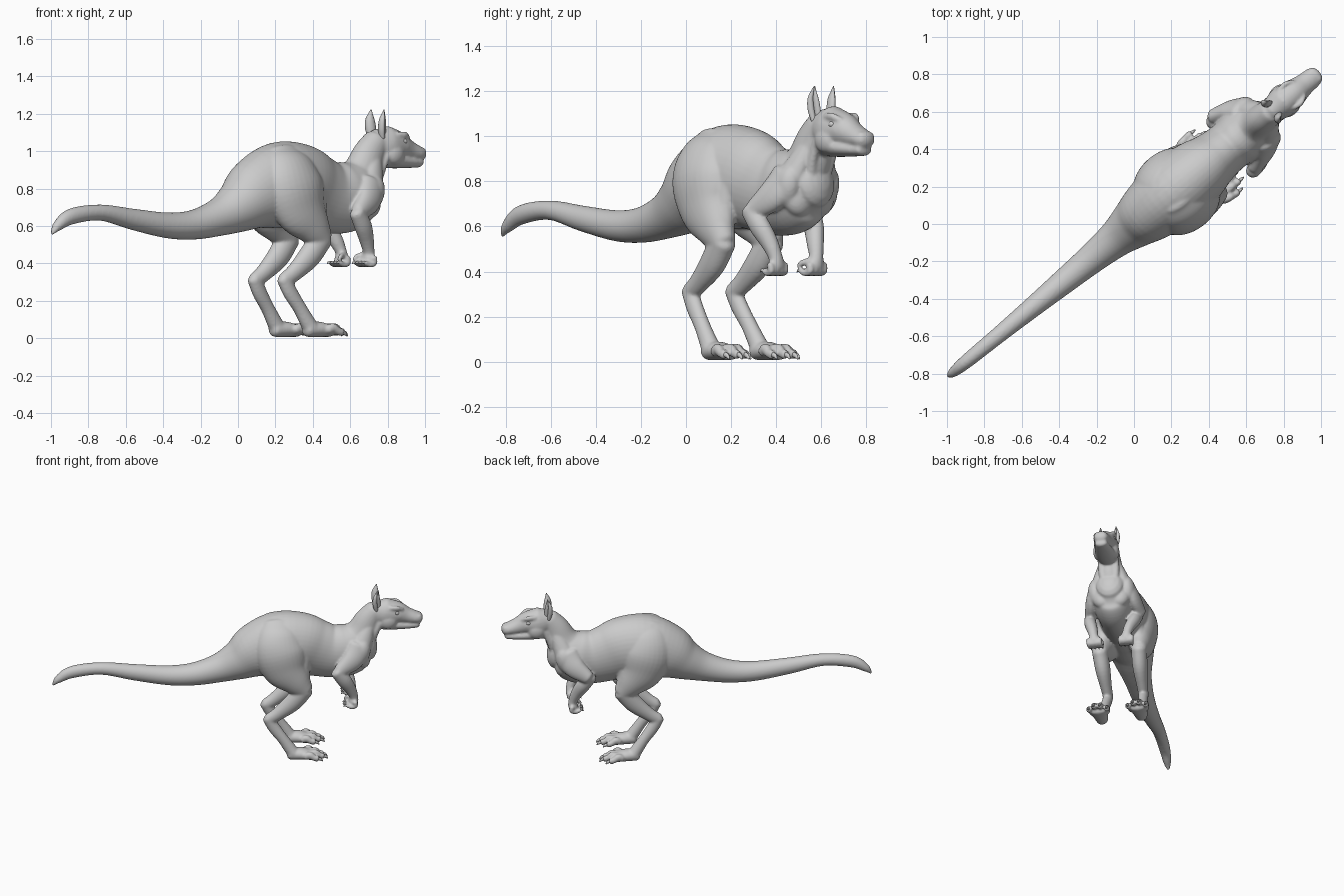
import bpy, bmesh, math
from mathutils import Vector, Matrix

# The animal is built along +x (left side = +y), then turned to its diagonal heading
HEADING = Matrix.Rotation(math.atan2(0.82, 1.0), 4, 'Z')


def spline(pts, k=5):
    """Catmull-Rom through stations (x, y, z, radius in plane, radius sideways)."""
    p = [Vector(q) for q in pts]
    p = [p[0] * 2 - p[1]] + p + [p[-1] * 2 - p[-2]]
    rows = []
    for i in range(1, len(p) - 2):
        a, b, c, d = p[i - 1:i + 3]
        for j in range(k):
            t = j / k
            rows.append((b * 2 + (c - a) * t + (a * 2 - b * 5 + c * 4 - d) * t * t
                         + (b * 3 - a - c * 3 + d) * t ** 3) * 0.5)
    return rows + [p[-2]]


def stance(y, z, side):
    """Hind legs and hands stand slightly off centre: the left ones further in."""
    low = min(max((0.85 - z) / 0.35, 0), 1)
    return y * side - (0.008 + 0.030 * low if side > 0 else 0.010 * (1 - low))


def tube(bm, pts, side=1, n=24, dent=None, shift=False):
    """Rounded, closed tube of elliptical rings along a smooth path."""
    rows = spline([(x, stance(y, z, side) if shift else y * side, z, a, b) for x, y, z, a, b in pts])
    pos = [Vector(r[:3]) for r in rows]
    tan = [(pos[min(i + 1, len(pos) - 1)] - pos[max(i - 1, 0)]).normalized()
           for i in range(len(pos))]
    stations = [(c, t, max(r[3], .002), max(r[4], .002)) for c, t, r in zip(pos, tan, rows)]

    def cap(s, sign):
        c, t, a, b = s
        return [(c + t * sign * math.sin(w) * min(a, b) * 0.65, t, a * math.cos(w), b * math.cos(w))
                for w in (0.4, 0.8, 1.2, 1.5)]
    stations = cap(stations[0], -1)[::-1] + stations + cap(stations[-1], 1)
    rings = []
    for c, t, a, b in stations:
        lat = Vector((0, 1, 0))
        lat = (lat - t * lat.dot(t)).normalized()
        nor = t.cross(lat)
        ring = []
        for i in range(n):
            w = 2 * math.pi * i / n
            f = 1 if dent is None else 1 - 1.15 * max(0, math.cos(w - dent)) ** 2
            ring.append(bm.verts.new(c + (nor * math.cos(w) * a + lat * math.sin(w) * b) * f))
        rings.append(ring)
    for r0, r1 in zip(rings, rings[1:]):
        for i in range(n):
            bm.faces.new((r0[i], r0[(i + 1) % n], r1[(i + 1) % n], r1[i]))
    bm.faces.new(rings[0][::-1])
    bm.faces.new(rings[-1])


def ball(bm, c, r, side=1, tilt=0):
    m = (Matrix.Translation((c[0], c[1] * side, c[2])) @ Matrix.Rotation(tilt, 4, 'Y')
         @ Matrix.Diagonal((*r, 1)))
    bmesh.ops.create_uvsphere(bm, u_segments=24, v_segments=16, radius=1, matrix=m)


def finish(bm, name, voxel=0, smooth=0):
    bmesh.ops.recalc_face_normals(bm, faces=bm.faces)
    bm.transform(HEADING)
    me = bpy.data.meshes.new(name)
    bm.to_mesh(me)
    bm.free()
    ob = bpy.data.objects.new(name, me)
    bpy.context.collection.objects.link(ob)
    bpy.context.view_layer.objects.active = ob
    if voxel:
        m = ob.modifiers.new("fuse", 'REMESH')
        m.mode, m.voxel_size = 'VOXEL', voxel
        m = ob.modifiers.new("soften", 'SMOOTH')
        m.factor, m.iterations = 0.5, smooth
        for mod in list(ob.modifiers):
            bpy.ops.object.modifier_apply(modifier=mod.name)
    ob.data.polygons.foreach_set("use_smooth", [True] * len(ob.data.polygons))


body = bmesh.new()

# tail, hips, belly and chest: (x, centre z, half height, half width)
trunk = [(-1.285, .560, .008, .012), (-1.245, .602, .029, .028), (-1.15, .652, .043, .038),
         (-.95, .672, .043, .044), (-.72, .635, .057, .054), (-.48, .603, .069, .068),
         (-.30, .608, .080, .080), (-.13, .648, .102, .100), (0, .702, .141, .135),
         (.12, .768, .196, .170), (.28, .818, .230, .192), (.43, .812, .226, .178),
         (.55, .775, .205, .148), (.65, .750, .191, .137), (.75, .757, .189, .145),
         (.84, .785, .165, .132), (.90, .795, .115, .100)]
tube(body, [(x, 0, z, h, w) for x, z, h, w in trunk], n=40)

# neck
tube(body, [(.77, 0, .79, .14, .125), (.855, 0, .88, .115, .096), (.905, 0, .98, .094, .079),
            (.955, 0, 1.05, .075, .068)])
# skull with upper snout, then lower jaw
tube(body, [(.945, 0, 1.05, .072, .062), (1.02, 0, 1.030, .106, .084), (1.10, 0, 1.027, .082, .076),
            (1.17, 0, 1.005, .058, .060), (1.235, 0, .988, .043, .054), (1.258, 0, .984, .038, .047)])
tube(body, [(1.00, 0, .965, .055, .070), (1.08, 0, .952, .044, .070), (1.17, 0, .943, .033, .058),
            (1.245, 0, .940, .027, .044)])

for s in (1, -1):
    # brow, cheek, eye socket rim, nostril wing
    tube(body, [(1.05, .060, 1.088, .016, .014), (1.10, .066, 1.088, .018, .014),
                (1.14, .046, 1.070, .012, .012)], s, 12)
    ball(body, (1.04, .055, .985), (.060, .036, .058), s)
    tube(body, [(1.08, .068, 1.030, .010, .010), (1.12, .064, 1.025, .010, .010)], s, 12)
    ball(body, (1.256, .027, 1.006), (.018, .015, .014), s)
    # neck cord, sloping neck muscle and breast muscle
    tube(body, [(.985, .055, .98, .02, .02), (.945, .052, .89, .024, .022),
                (.915, .035, .80, .03, .03)], s, 12)
    tube(body, [(.915, .045, .97, .035, .028), (.88, .072, .89, .055, .040),
                (.845, .100, .81, .070, .050)], s, 20)
    ball(body, (.845, .058, .745), (.066, .080, .105), s, -.3)
    # shoulder and upper arm
    ball(body, (.840, .110, .775), (.068, .056, .10), s, .35)
    tube(body, [(.835, .105, .82, .085, .052), (.785, .145, .74, .076, .048),
                (.695, .174, .675, .049, .041)], s)
    # forearm and palm
    fore = [(.672, .180, .672, .044, .038), (.725, .168, .600, .050, .042),
            (.768, .148, .525, .041, .037), (.793, .135, .460, .031, .032),
            (.792, .130, .425, .034, .046)]
    tube(body, fore, s, shift=True)
    # curled fingers and thumb
    for k in range(4):
        y = .090 + .027 * k
        tube(body, [(.800, y + .002, .432, .017, .016), (.803, y, .402, .017, .015),
                    (.772, y - .003, .393, .015, .014), (.742, y - .006, .405, .013, .012)],
             s, 12, shift=True)
    tube(body, [(.782, .104, .445, .017, .016), (.750, .086, .438, .014, .013),
                (.735, .082, .420, .011, .011)], s, 12, shift=True)
    # thigh, fading into the hip
    tube(body, [(.270, .045, 1.00, .10, .05), (.272, .080, .92, .155, .100),
                (.282, .112, .81, .182, .118), (.322, .132, .69, .158, .100),
                (.390, .148, .60, .108, .077), (.448, .155, .530, .068, .056)], s, 32, shift=True)
    # flank fold between belly and knee
    tube(body, [(.44, .105, .80, .07, .06), (.43, .125, .69, .06, .055),
                (.44, .145, .60, .05, .05)], s, shift=True)
    # shin
    tube(body, [(.448, .155, .535, .066, .055), (.370, .150, .437, .064, .052),
                (.270, .146, .352, .048, .040), (.203, .143, .308, .042, .035)], s, shift=True)
    # long hind foot: heel cord down to the sole
    tube(body, [(.200, .143, .318, .041, .035), (.240, .148, .245, .042, .034),
                (.298, .154, .165, .038, .034), (.345, .158, .095, .042, .038),
                (.372, .160, .055, .044, .044)], s, shift=True)
    tube(body, [(.352, .158, .047, .040, .042), (.43, .158, .048, .041, .056),
                (.50, .158, .038, .031, .064)], s, shift=True)
    # toes with knuckles
    for y0, y1, tip in ((.107, .094, .545), (.140, .136, .585), (.175, .178, .588), (.206, .220, .548)):
        d = tip - .57
        tube(body, [(.455, y0, .044, .025, .023), (.505 + d, (y0 + y1) / 2, .056, .026, .022),
                    (.535 + d, y1, .038, .021, .018), (.558 + d, y1, .032, .023, .019)],
             s, 14, shift=True)

finish(body, "body", voxel=0.0075, smooth=7)

for s, label in ((1, "left"), (-1, "right")):
    # hollow upright ear
    bm = bmesh.new()
    tube(bm, [(.968, .048, 1.075, .026, .022), (.962, .054, 1.12, .031, .027),
              (.960, .058, 1.165, .027, .024), (.963, .057, 1.20, .013, .012),
              (.966, .055, 1.222, .003, .003)], s, 28, dent=math.pi - s * .8)
    finish(bm, label + "_ear")
    # eye
    bm = bmesh.new()
    ball(bm, (1.098, .064, 1.053), (.017, .014, .014), s)
    finish(bm, label + "_eye")
    # toe claws
    bm = bmesh.new()
    for y, tip in ((.094, .545), (.136, .585), (.178, .588), (.220, .548)):
        tube(bm, [(tip - .02, y, .034, .012, .011), (tip + .006, y, .028, .011, .009),
                  (tip + .022, y, .014, .004, .004)], s, 10, shift=True)
    finish(bm, label + "_foot_claws")
    # finger claws
    bm = bmesh.new()
    for k in range(4):
        y = .084 + .027 * k
        tube(bm, [(.748, y, .402, .009, .008), (.732, y, .406, .007, .006),
                  (.720, y, .398, .002, .002)], s, 10, shift=True)
    finish(bm, label + "_hand_claws")
